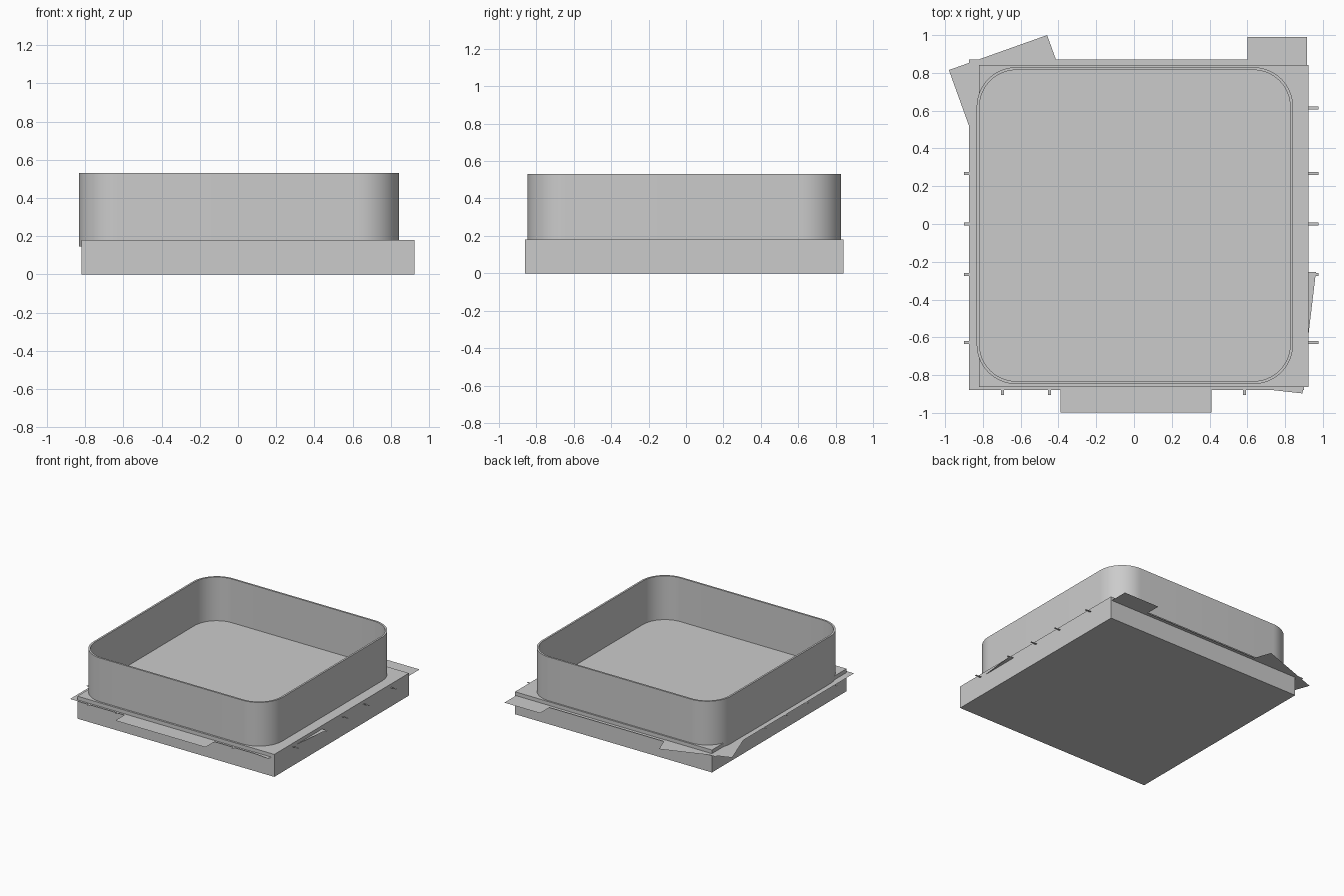
import bpy, bmesh, math

if "Cube" in bpy.data.objects:
    bpy.data.objects.remove(bpy.data.objects["Cube"])

grey = bpy.data.materials.new("plain grey")
grey.diffuse_color = (0.6, 0.6, 0.6, 1)
grey.use_nodes = True
grey.node_tree.nodes["Principled BSDF"].inputs["Base Color"].default_value = grey.diffuse_color
PLATE_Z = 0.15


def finish(name, bm):
    me = bpy.data.meshes.new(name)
    bm.to_mesh(me)
    bm.free()
    me.materials.append(grey)
    ob = bpy.data.objects.new(name, me)
    bpy.context.collection.objects.link(ob)
    return ob


def rounded_loop(x0, x1, y0, y1, r, n=16):
    """Counter-clockwise rounded rectangle."""
    centres = [(x1 - r, y1 - r), (x0 + r, y1 - r), (x0 + r, y0 + r), (x1 - r, y0 + r)]
    pts = []
    for k, (cx, cy) in enumerate(centres):
        for i in range(n + 1):
            a = math.pi / 2 * (k + i / n)
            pts.append((cx + r * math.cos(a), cy + r * math.sin(a)))
    return pts


def sheet(name, polys, z):
    """Flat paper-thin polygons, one face each."""
    bm = bmesh.new()
    for pts in polys:
        f = bm.faces.new([bm.verts.new((x, y, z)) for x, y in pts])
        f.normal_update()
        if f.normal.z < 0:
            f.normal_flip()
    return finish(name, bm)


def rect(x0, x1, y0, y1):
    return [(x0, y0), (x1, y0), (x1, y1), (x0, y1)]


# Base slab
bm = bmesh.new()
bmesh.ops.create_cube(bm, size=1)
for v in bm.verts:
    v.co.x = 0.925 if v.co.x > 0 else -0.82
    v.co.y = 0.843 if v.co.y > 0 else -0.862
    v.co.z = 0.18 if v.co.z > 0 else 0.0
finish("base_slab", bm)

# Rounded square wall, open at the top
T, Z0, Z1 = 0.015, 0.147, 0.53
outer = rounded_loop(-0.833, 0.842, -0.847, 0.83, 0.21)
inner = rounded_loop(-0.833 + T, 0.842 - T, -0.847 + T, 0.83 - T, 0.21 - T)
bm = bmesh.new()
rings = [[bm.verts.new((x, y, z)) for x, y in loop]
         for loop, z in ((outer, Z0), (outer, Z1), (inner, Z1), (inner, Z0))]
n = len(outer)
for k in range(4):
    a, b = rings[k], rings[(k + 1) % 4]
    for i in range(n):
        j = (i + 1) % n
        bm.faces.new((a[i], a[j], b[j], b[i]))
wall = finish("rounded_wall", bm)
bpy.context.view_layer.objects.active = wall
wall.select_set(True)
bpy.ops.object.shade_smooth_by_angle(angle=math.radians(35))

# Thin ground sheet around the base
sheet("ground_sheet", [rect(-0.873, 0.9, -0.88, 0.87)], PLATE_Z)

# Larger flaps sticking out past the sheet
sheet("front_flap", [rect(-0.39, 0.41, -0.997, -0.87)], PLATE_Z + 0.001)
sheet("back_right_flap", [rect(0.6, 0.917, 0.8, 0.99)], PLATE_Z + 0.001)
sheet("back_left_flap", [[(-0.98, 0.815), (-0.46, 1.0), (-0.28, 0.5), (-0.80, 0.315)]],
      PLATE_Z + 0.001)

# Slanted slivers near the front right corner
sheet("corner_slivers", [
    [(0.8, -0.255), (0.963, -0.255), (0.925, -0.575), (0.8, -0.575)],
    [(0.74, -0.8), (0.74, -0.88), (0.893, -0.897), (0.897, -0.8)],
], PLATE_Z + 0.002)

# Small marker tabs along the edges
H = 0.008
tabs = [rect(0.9, 0.977, y - H, y + H) for y in (0.613, 0.267, 0, -0.267, -0.627)]
tabs += [rect(-0.9, -0.86, y - H, y + H) for y in (0.267, 0, -0.267, -0.627)]
tabs += [rect(x - H, x + H, -0.905, -0.87) for x in (-0.697, -0.447, 0.585)]
sheet("edge_tabs", tabs, PLATE_Z + 0.003)
